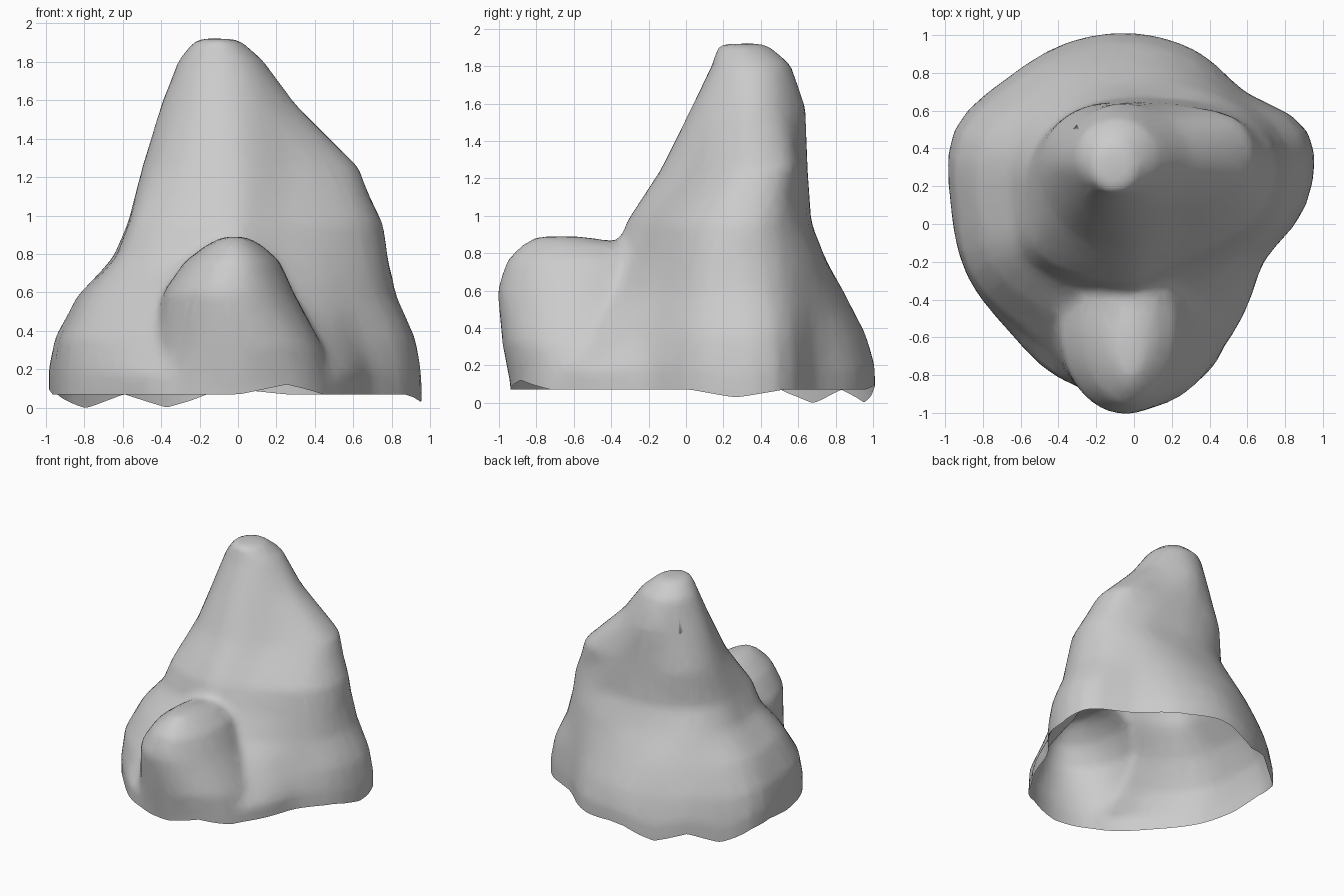
import bpy, bmesh
from math import cos, sin, tau
from mathutils import Vector

cube = bpy.data.objects.get("Cube")
if cube:
    bpy.data.objects.remove(cube, do_unlink=True)

FINE = 3  # steps between two measured directions


def rounded(radii):
    """Closed smooth curve through the measured radii."""
    out = []
    for i in range(len(radii)):
        a, b, c, d = (radii[(i + k) % len(radii)] for k in (-1, 0, 1, 2))
        for step in range(FINE):
            t = step / FINE
            out.append(b + t / 2 * (c - a + t * (2*a - 5*b + 4*c - d + t * (3*b - 3*c + d - a))))
    return out


def loft(bm, rings):
    """Closed solid through rings of (z, centre x, centre y, radii, x scale, y scale)."""
    loops = []
    for z, cx, cy, radii, sx, sy in rings:
        radii = rounded(radii)
        turn = tau / len(radii)
        loops.append([bm.verts.new((cx + r * sx * cos(i * turn), cy + r * sy * sin(i * turn), z))
                      for i, r in enumerate(radii)])
    for low, high in zip(loops, loops[1:]):
        for i in range(len(low)):
            j = (i + 1) % len(low)
            bm.faces.new((low[i], low[j], high[j], high[i]))
    bm.faces.new(loops[0][::-1])
    bm.faces.new(loops[-1])


bm = bmesh.new()
even = [1] * 16

# Main peak: irregular outlines, read anticlockwise from +x
base = [.91, 1, .84, .88, .91, .93, .95, 1.03, .97, .96, .94, 1, 1, .94, .82, .75]
foot = [.88, .97, .82, .83, .86, .88, .91, .99, .94, .94, .88, .85, .8, .78, .7, .7]
waist = [.78, .87, .79, .75, .75, .78, .81, .87, .83, .82, .74, .68, .6, .55, .55, .62]
ledge = [.74, .82, .76, .68, .64, .66, .7, .69, .64, .65, .56, .48, .47, .44, .46, .56]
shoulder = [.7, .8, .71, .6, .57, .58, .6, .6, .57, .58, .5, .44, .42, .38, .4, .51]
chest = [.62, .62, .45, .37, .35, .37, .43, .48, .5, .49, .48, .45, .43, .39, .39, .48]
neck = [.35, .34, .31, .3, .31, .31, .31, .33, .35, .33, .32, .31, .3, .29, .29, .31]
loft(bm, [(-.2, 0, .1, base, 1, 1), (.18, 0, .1, base, 1, 1),
          (.36, 0, .1, foot, 1, 1), (.58, 0, .1, waist, 1, 1),
          (.78, 0, .1, ledge, 1, 1), (.96, 0, .1, shoulder, 1, 1),
          (1.25, 0, .3, chest, 1, 1), (1.58, -.05, .33, neck, 1, 1),
          (1.81, -.09, .35, even, .22, .21), (1.92, -.11, .3, even, .11, .13)])

# Rounded lobe at the front
loft(bm, [(-.2, 0, -.55, even, .5, .38), (.1, 0, -.55, even, .49, .39),
          (.3, .01, -.55, even, .44, .43), (.6, -.05, -.55, even, .34, .46),
          (.76, -.03, -.55, even, .25, .41), (.85, -.02, -.58, even, .14, .29),
          (.89, -.02, -.68, even, .06, .12)])
bmesh.ops.recalc_face_normals(bm, faces=bm.faces)

mesh = bpy.data.meshes.new("rock")
bm.to_mesh(mesh)
bm.free()
rock = bpy.data.objects.new("rock", mesh)
bpy.context.collection.objects.link(rock)
bpy.context.view_layer.objects.active = rock
rock.select_set(True)


def apply(kind, **settings):
    mod = rock.modifiers.new(kind.lower(), kind)
    for key, value in settings.items():
        setattr(mod, key, value)
    bpy.ops.object.modifier_apply(modifier=mod.name)


# Fuse both solids and wear the seam soft
apply("REMESH", mode='VOXEL', voxel_size=.035)
apply("SMOOTH", factor=.5, iterations=5)

# Open the underside and make its rim uneven
bm = bmesh.new()
bm.from_mesh(rock.data)
bmesh.ops.bisect_plane(bm, geom=bm.verts[:] + bm.edges[:] + bm.faces[:],
                       plane_co=(0, 0, .07), plane_no=(0, 0, 1), clear_inner=True)
rim = [((-.81, .7), -.09), ((-.37, .95), -.08), ((.93, .27), -.05),
       ((.25, -.88), .06), ((0, 1), .03), ((-.96, .3), .04)]
for v in bm.verts:
    fade = max(0, 1 - v.co.z / .5)
    for spot, shift in rim:
        near = max(0, 1 - (v.co.xy - Vector(spot)).length / .25)
        v.co.z += shift * near * fade
bm.to_mesh(rock.data)
bm.free()

apply("DECIMATE", ratio=.25)
bpy.ops.object.shade_smooth()

# Stone colour
stone = bpy.data.materials.new("grey stone")
stone.use_nodes = True
colour = (.6, .6, .6, 1)
stone.diffuse_color = colour
stone.node_tree.nodes["Principled BSDF"].inputs["Base Color"].default_value = colour
rock.data.materials.clear()
rock.data.materials.append(stone)
